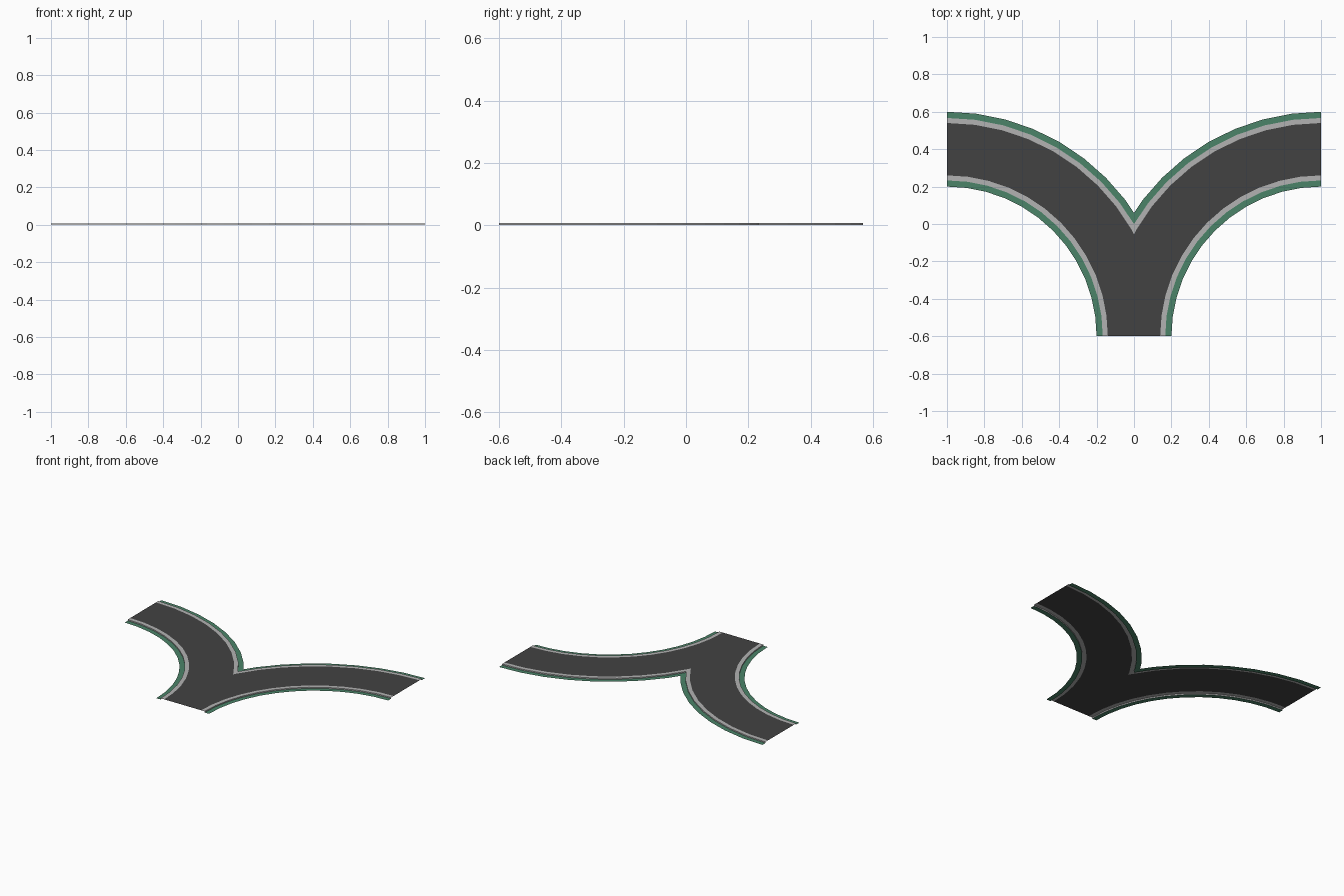
import bpy, bmesh, math

if "Cube" in bpy.data.objects:
    bpy.data.objects.remove(bpy.data.objects["Cube"])

CENTRE = (1.0, -0.6)   # centre of the right-hand bend
STEPS = 12             # segments per quarter turn
TOP = 0.008            # height of the road above the verge


def material(name, rgb):
    m = bpy.data.materials.new(name)
    m.diffuse_color = (*rgb, 1)
    m.use_nodes = True
    m.node_tree.nodes["Principled BSDF"].inputs["Base Color"].default_value = m.diffuse_color
    return m


def swept_part(name, profiles, mat):
    """Sweep (radius, z) profiles round the bend, trim at x = 0 and mirror."""
    bm = bmesh.new()
    for profile in profiles:
        rows = []
        for i in range(STEPS + 1):
            a = math.pi / 2 * i / STEPS
            rows.append([bm.verts.new((CENTRE[0] - r * math.sin(a),
                                       CENTRE[1] + r * math.cos(a), z))
                         for r, z in profile])
        for r0, r1 in zip(rows, rows[1:]):
            for j in range(len(profile) - 1):
                bm.faces.new((r0[j], r0[j + 1], r1[j + 1], r1[j]))
    # keep only the right half so both bends merge on the centre line
    bmesh.ops.bisect_plane(bm, geom=bm.verts[:] + bm.edges[:] + bm.faces[:],
                           dist=1e-5, plane_co=(0, 0, 0), plane_no=(1, 0, 0),
                           clear_inner=True)
    bm.normal_update()
    # make the sheet face upwards
    if max(bm.faces, key=lambda f: abs(f.normal.z)).normal.z < 0:
        bmesh.ops.reverse_faces(bm, faces=bm.faces[:])
    me = bpy.data.meshes.new(name)
    bm.to_mesh(me)
    bm.free()
    me.materials.append(mat)
    ob = bpy.data.objects.new(name, me)
    bpy.context.collection.objects.link(ob)
    mod = ob.modifiers.new("mirror", 'MIRROR')
    mod.use_axis[0] = True
    mod.merge_threshold = 0.0005
    return ob


# Asphalt surface
swept_part("road_surface", [[(0.86, TOP), (1.14, TOP)]],
           material("asphalt", (0.055, 0.055, 0.055)))

# Raised kerbs with a small outer drop to the verge
swept_part("kerbs", [[(0.833, 0), (0.833, TOP), (0.86, TOP)],
                     [(1.14, TOP), (1.167, TOP), (1.167, 0)]],
           material("kerb_grey", (0.45, 0.45, 0.45)))

# Green verges at ground level
swept_part("verges", [[(0.80, 0), (0.833, 0)], [(1.167, 0), (1.20, 0)]],
           material("verge_green", (0.07, 0.23, 0.14)))
